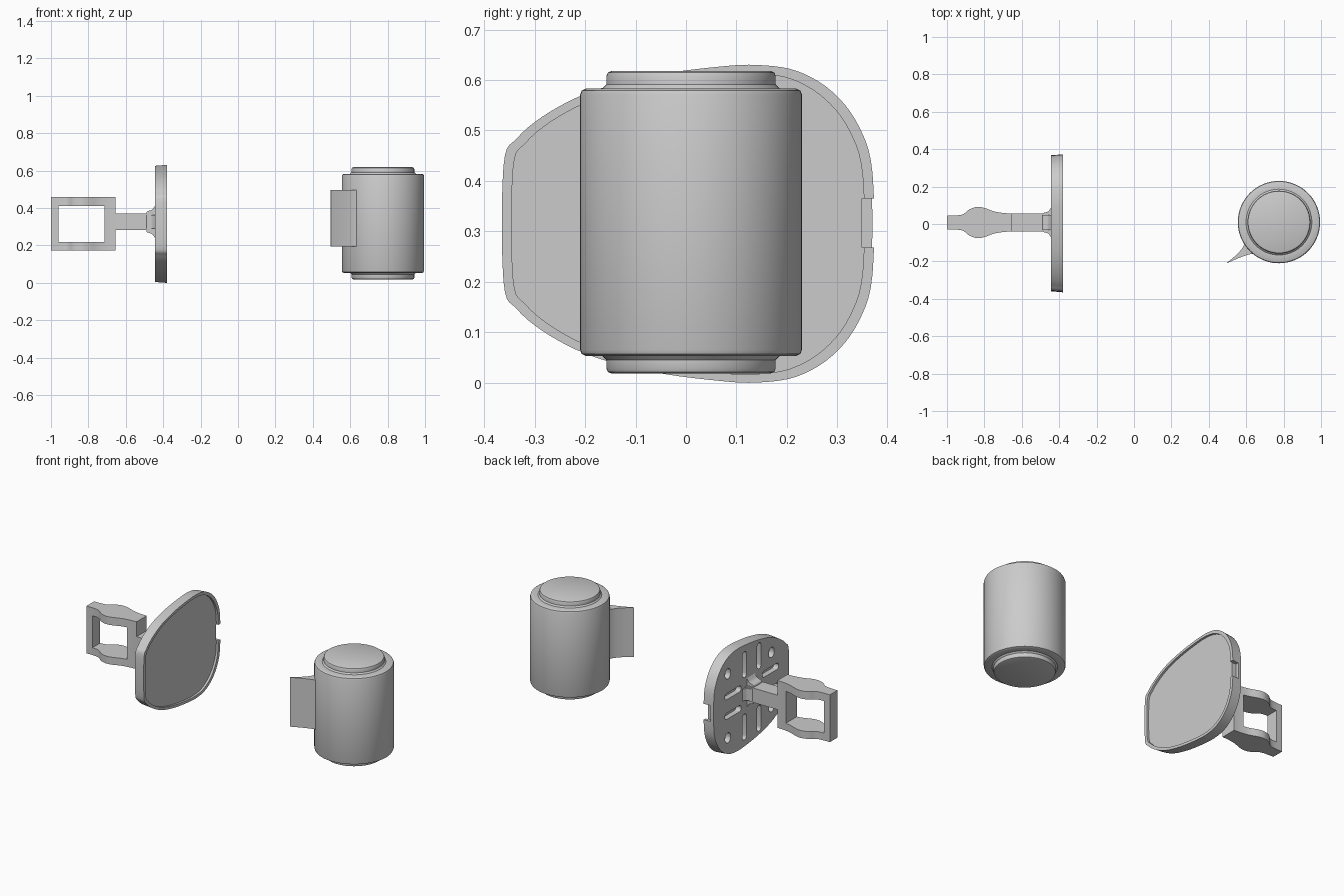
import bpy, bmesh, math
from mathutils import Vector

cube = bpy.data.objects.get("Cube")
if cube:
    bpy.data.objects.remove(cube, do_unlink=True)

GREY = (0.6, 0.6, 0.6, 1)
grey = bpy.data.materials.new("plain_grey")
grey.use_nodes = True
grey.diffuse_color = GREY
grey.node_tree.nodes["Principled BSDF"].inputs["Base Color"].default_value = GREY

YC, ZC = 0.008, 0.315   # shared axis of the bracket


def finish(name, bm, smooth=True):
    bmesh.ops.recalc_face_normals(bm, faces=bm.faces)
    me = bpy.data.meshes.new(name)
    bm.to_mesh(me)
    bm.free()
    me.materials.append(grey)
    ob = bpy.data.objects.new(name, me)
    bpy.context.collection.objects.link(ob)
    if smooth:
        shade(ob)
    return ob


def activate(ob):
    bpy.ops.object.select_all(action='DESELECT')
    ob.select_set(True)
    bpy.context.view_layer.objects.active = ob


def shade(ob):
    activate(ob)
    bpy.ops.object.shade_smooth_by_angle(angle=math.radians(32))


def loft(bm, rings):
    """Bridge closed rings of points and cap both ends."""
    vs = [[bm.verts.new(p) for p in r] for r in rings]
    n = len(vs[0])
    for a, b in zip(vs, vs[1:]):
        for i in range(n):
            j = (i + 1) % n
            bm.faces.new((a[i], a[j], b[j], b[i]))
    bm.faces.new(vs[0])
    bm.faces.new(vs[-1])


def prism(bm, pts, axis, lo, hi):
    """Extrude 2D points along an axis (the other two keep their order)."""
    def place(p, d):
        c = list(p)
        c.insert(axis, d)
        return Vector(c)
    loft(bm, [[place(p, d) for p in pts] for d in (lo, hi)])


def box(bm, x, y, z):
    prism(bm, [(x[0], y[0]), (x[1], y[0]), (x[1], y[1]), (x[0], y[1])], 2, *z)


def curve(pts, steps=5, closed=False):
    """Catmull-Rom curve through 2D points."""
    n, out = len(pts), []
    for i in range(n if closed else n - 1):
        q = [Vector(pts[(i + k) % n if closed else min(max(i + k, 0), n - 1)])
             for k in (-1, 0, 1, 2)]
        for s in range(steps):
            t = s / steps
            out.append(0.5 * (2 * q[1] + (q[2] - q[0]) * t
                              + (2 * q[0] - 5 * q[1] + 4 * q[2] - q[3]) * t * t
                              + (3 * q[1] - q[0] - 3 * q[2] + q[3]) * t ** 3))
    return out if closed else out + [Vector(pts[-1])]


def mirrored(half, c):
    """Close a half outline by reflecting its second coordinate about c."""
    return [(a, c + b) for a, b in half] + [(a, c - b) for a, b in reversed(half)]


def capsule(a, b, r, n=10):
    a, b = Vector(a), Vector(b)
    base = math.atan2(b.y - a.y, b.x - a.x) - math.pi / 2
    return [(b if i <= n else a) + r * Vector((math.cos(t), math.sin(t)))
            for i in range(2 * n + 2)
            for t in [base + math.pi * (i if i <= n else i - 1) / n]]


def cut(ob, cutter):
    cutter.hide_render = True
    m = ob.modifiers.new("cut", 'BOOLEAN')
    m.operation, m.solver, m.object = 'DIFFERENCE', 'EXACT', cutter
    activate(ob)
    bpy.ops.object.modifier_apply(modifier=m.name)
    bpy.data.objects.remove(cutter, do_unlink=True)
    shade(ob)


# Canister: lathed body with a stepped cap at both ends
half = [(0.168, 0.273), (0.168, 0.29), (0.165, 0.297), (0.158, 0.3)]
shoulder = [(0.22, 0.253), (0.217, 0.261), (0.209, 0.265), (0.176, 0.265)]
profile = shoulder + half
profile = [(r, -h) for r, h in reversed(profile)] + profile
bm = bmesh.new()
SEG = 64
loft(bm, [[(0.775 + r * math.cos(math.tau * i / SEG), 0.01 + r * math.sin(math.tau * i / SEG),
            0.318 + h) for i in range(SEG)] for r, h in profile])
finish("canister", bm)

# Curved wedge fin on the side of the canister
bm = bmesh.new()
upper = curve([(0.495, -0.208), (0.54, -0.172), (0.575, -0.135), (0.592, -0.105)])
lower = curve([(0.66, -0.155), (0.615, -0.163), (0.56, -0.182), (0.497, -0.21)])
prism(bm, upper + lower, 2, 0.195, 0.495)
finish("canister_fin", bm)

# Mounting plate: rounded outline with a raised rim around a shallow recess
top = [(0.37, 0.1), (0.342, 0.195), (0.29, 0.262), (0.22, 0.303), (0.14, 0.315),
       (0.06, 0.311), (-0.06, 0.295), (-0.18, 0.265), (-0.27, 0.222),
       (-0.335, 0.17), (-0.362, 0.115)]
outline = curve(mirrored(top, 0), closed=True)
bm = bmesh.new()
loft(bm, [[(x, p.x * s, ZC + p.y * s) for p in outline]
          for x, s in ((-0.443, 0.985), (-0.38, 1), (-0.38, 0.947), (-0.393, 0.947))])
plate = finish("mounting_plate", bm, False)

# Pockets in the plate's rear face, plus a notch in the rim
bm = bmesh.new()
for s in (-1, 1):
    slots = [((y, s * 0.13), (y, s * 0.25), 0.019) for y in (-0.07, 0.07)]
    slots += [((e * 0.12, s * 0.06), (e * 0.24, s * 0.06), 0.019) for e in (-1, 1)]
    slots += [((0.23, s * 0.19), (0.23, s * 0.2), 0.026),
              ((-0.19, s * 0.16), (-0.19, s * 0.17), 0.026)]
    for a, b, r in slots:
        prism(bm, [(p.x, p.y + ZC) for p in capsule(a, b, r)], 0, -0.46, -0.41)
box(bm, (-0.422, -0.36), (0.349, 0.4), (0.268, 0.365))
cut(plate, finish("pocket_cutter", bm, False))

# Clip frame: bulged outline with a square window through it
side = [(-1, 0.036), (-0.92, 0.042), (-0.88, 0.07), (-0.84, 0.083), (-0.8, 0.078),
        (-0.75, 0.06), (-0.7, 0.051), (-0.655, 0.048)]
bm = bmesh.new()
prism(bm, mirrored(curve(side), YC), 2, 0.172, 0.46)
frame = finish("clip_frame", bm, False)
bm = bmesh.new()
box(bm, (-0.96, -0.715), (-0.2, 0.2), (0.217, 0.412))
cut(frame, finish("window_cutter", bm, False))

# Stem joining the frame to the plate
bm = bmesh.new()
box(bm, (-0.665, -0.435), (YC - 0.048, YC + 0.048), (0.282, 0.37))
finish("stem", bm)

# Crossed gussets flaring into the plate
flare = curve([(-0.49, 0.04), (-0.487, 0.055), (-0.46, 0.065), (-0.445, 0.085), (-0.435, 0.1)])
bm = bmesh.new()
prism(bm, mirrored(flare, 0.326), 1, YC - 0.04, YC + 0.04)
finish("upright_gusset", bm)
bm = bmesh.new()
prism(bm, mirrored([(x, y * 0.9) for x, y in flare], YC), 2, 0.29, 0.362)
finish("level_gusset", bm)
